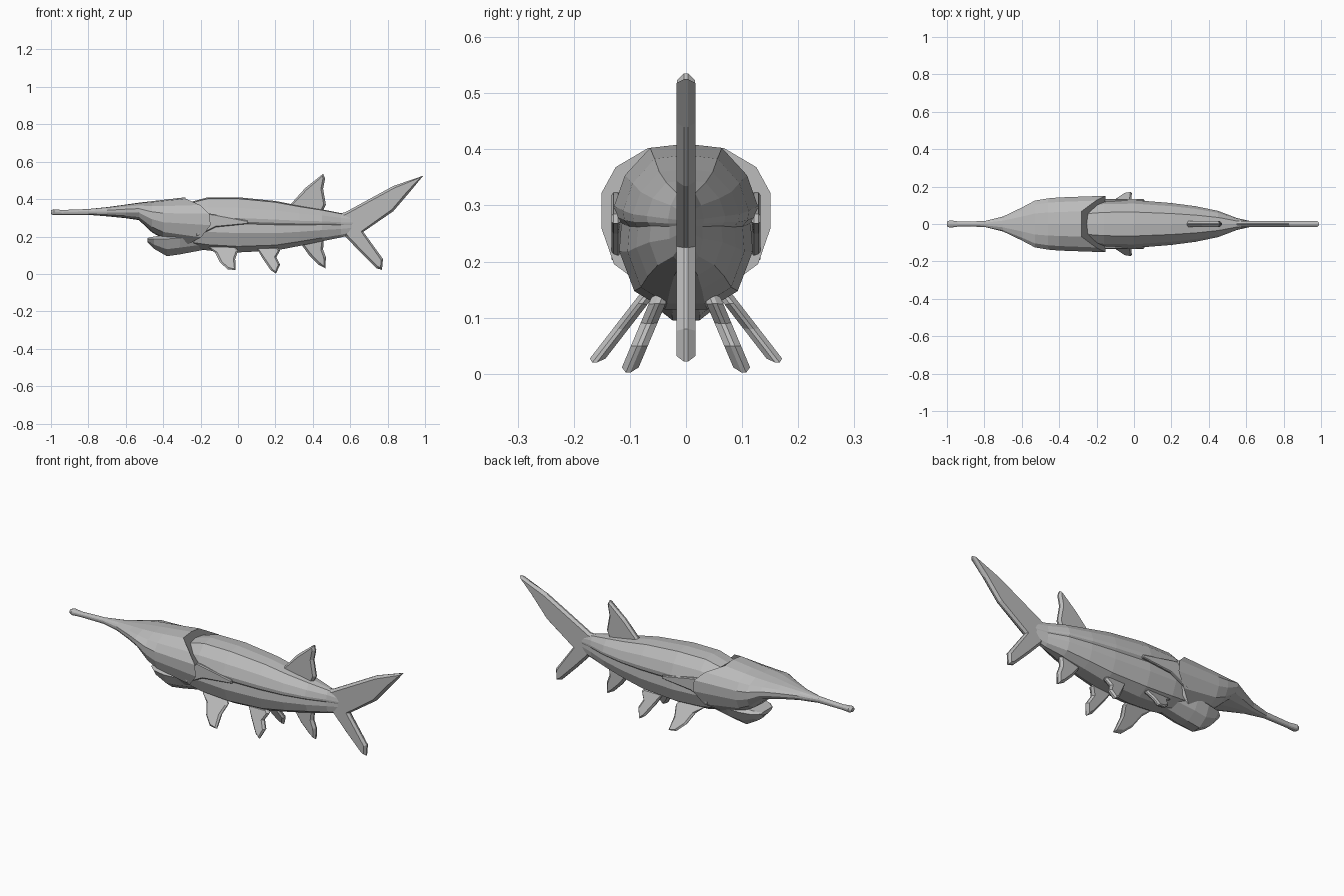
import bpy
import bmesh
from mathutils import Vector

default = bpy.data.objects.get("Cube")
if default:
    bpy.data.objects.remove(default, do_unlink=True)

grey = bpy.data.materials.new("plain grey")
grey.use_nodes = True
grey.diffuse_color = (0.5, 0.5, 0.5, 1)
grey.node_tree.nodes["Principled BSDF"].inputs["Base Color"].default_value = (0.5, 0.5, 0.5, 1)


def finish(bm, name):
    bmesh.ops.recalc_face_normals(bm, faces=bm.faces)
    mesh = bpy.data.meshes.new(name)
    bm.to_mesh(mesh)
    bm.free()
    mesh.materials.append(grey)
    obj = bpy.data.objects.new(name, mesh)
    bpy.context.collection.objects.link(obj)
    return obj


def loft(name, stations, section, sweep=None):
    """Skin rings along x; each station is (x, half width, top, bottom)."""
    ring_shape = section + [(-y, z) for y, z in reversed(section) if y > 0]
    bm = bmesh.new()
    rings = []
    for i, (x, w, top, bottom) in enumerate(stations):
        mid, half = (top + bottom) / 2, (top - bottom) / 2
        last = i == len(stations) - 1
        rings.append([bm.verts.new((x + (sweep(y, z) if sweep and last else 0),
                                    y * w, mid + z * half)) for y, z in ring_shape])
    n = len(ring_shape)
    for a, b in zip(rings, rings[1:]):
        for k in range(n):
            bm.faces.new((a[k], a[(k + 1) % n], b[(k + 1) % n], b[k]))
    bm.faces.new(rings[0])
    bm.faces.new(rings[-1])
    return finish(bm, name)


def fin(name, outline, thick=0.016, root=None, tip=None, bevel=0.012):
    """Bevelled plate from an (x, z) outline, leaning from root (y, z) to tip (y, z)."""
    bm = bmesh.new()
    rim = 0.004
    face = bm.faces.new([bm.verts.new((x, -rim, z)) for x, z in outline])
    out = bmesh.ops.extrude_face_region(bm, geom=[face], use_keep_orig=True)
    for v in out["geom"]:
        if isinstance(v, bmesh.types.BMVert):
            v.co.y = rim
    bmesh.ops.recalc_face_normals(bm, faces=bm.faces)
    caps = [f for f in bm.faces if abs(f.normal.y) > 0.9]
    bmesh.ops.inset_individual(bm, faces=caps, thickness=bevel, depth=thick - rim)
    if root:
        for v in bm.verts:
            t = (root[1] - v.co.z) / (root[1] - tip[1])
            v.co.y += root[0] + t * (tip[0] - root[0])
    return finish(bm, name)


def mirrored(obj):
    mod = obj.modifiers.new("mirror", 'MIRROR')
    mod.use_axis = (False, True, False)
    mod.use_clip = False


# Trunk, with a ledge running along each flank
trunk_section = [(0, 1), (0.5, 0.95), (0.85, 0.62), (1, 0.25), (0.98, 0.12),
                 (0.9, 0.04), (0.93, -0.3), (0.72, -0.78), (0.3, -1)]
loft("trunk", [(-0.29, 0.105, 0.375, 0.15), (-0.16, 0.125, 0.41, 0.125),
               (0, 0.128, 0.41, 0.115), (0.2, 0.112, 0.39, 0.125),
               (0.33, 0.095, 0.365, 0.15), (0.45, 0.07, 0.345, 0.175),
               (0.55, 0.032, 0.325, 0.195), (0.62, 0.016, 0.31, 0.215)], trunk_section)

# Head with long snout; gill covers sweep back at the sides
head_section = [(0, 1), (0.45, 0.94), (0.83, 0.68), (1, 0.32), (1, -0.15),
                (0.85, -0.65), (0.5, -0.95), (0, -1)]
loft("head", [(-1, 0.012, 0.34, 0.32), (-0.985, 0.02, 0.346, 0.314),
              (-0.94, 0.014, 0.342, 0.316), (-0.8, 0.015, 0.347, 0.316),
              (-0.7, 0.04, 0.357, 0.308), (-0.6, 0.088, 0.371, 0.298),
              (-0.53, 0.125, 0.381, 0.288), (-0.46, 0.137, 0.389, 0.222),
              (-0.4, 0.142, 0.396, 0.188), (-0.28, 0.151, 0.41, 0.15)],
     head_section,
     sweep=lambda y, z: 0.14 * max(0, abs(y) - 0.45) / 0.55 * (1 - 0.3 * abs(z)))

# Lower jaw
loft("lower_jaw", [(-0.485, 0.05, 0.192, 0.172), (-0.45, 0.08, 0.2, 0.135),
                   (-0.38, 0.095, 0.21, 0.095), (-0.31, 0.1, 0.215, 0.105),
                   (-0.15, 0.085, 0.22, 0.135)],
     [(0, 1), (0.8, 1), (1, 0.6), (0.75, -0.35), (0.25, -1)])

# Pointed gill flaps along the flanks
flap = fin("gill_flap", [(-0.25, 0.335), (-0.13, 0.32), (0.05, 0.285), (0.055, 0.268),
                         (-0.12, 0.25), (-0.22, 0.2)],
           thick=0.008, root=(0.125, 0.33), tip=(0.125, 0.2), bevel=0.005)
mirrored(flap)

# Centre fins
fin("dorsal_fin", [(0.27, 0.36), (0.36, 0.46), (0.455, 0.535), (0.466, 0.51),
                   (0.455, 0.455), (0.47, 0.37), (0.45, 0.33), (0.3, 0.34)])
fin("tail_fin", [(0.5, 0.32), (0.57, 0.328), (0.72, 0.41), (0.83, 0.47), (0.99, 0.525),
                 (0.92, 0.44), (0.83, 0.335), (0.67, 0.225), (0.775, 0.08),
                 (0.77, 0.022), (0.74, 0.03), (0.65, 0.12), (0.57, 0.205), (0.5, 0.23)],
    thick=0.017)
fin("anal_fin", [(0.33, 0.17), (0.36, 0.21), (0.46, 0.205), (0.455, 0.13), (0.47, 0.09),
                 (0.467, 0.03), (0.43, 0.05), (0.38, 0.1)])

# Paired fins splayed outwards
pectoral = fin("pectoral_fin", [(-0.16, 0.145), (-0.02, 0.15), (0, 0.125), (-0.015, 0.08),
                                (-0.012, 0.02), (-0.055, 0.025), (-0.095, 0.06),
                                (-0.12, 0.11)],
               thick=0.014, root=(0.07, 0.14), tip=(0.163, 0.02), bevel=0.01)
pelvic = fin("pelvic_fin", [(0.1, 0.14), (0.21, 0.145), (0.225, 0.125), (0.205, 0.09),
                            (0.225, 0.05), (0.203, 0.002), (0.175, 0.02), (0.13, 0.085)],
             thick=0.015, root=(0.045, 0.14), tip=(0.102, 0.005), bevel=0.01)
for obj in (pectoral, pelvic):
    mirrored(obj)
